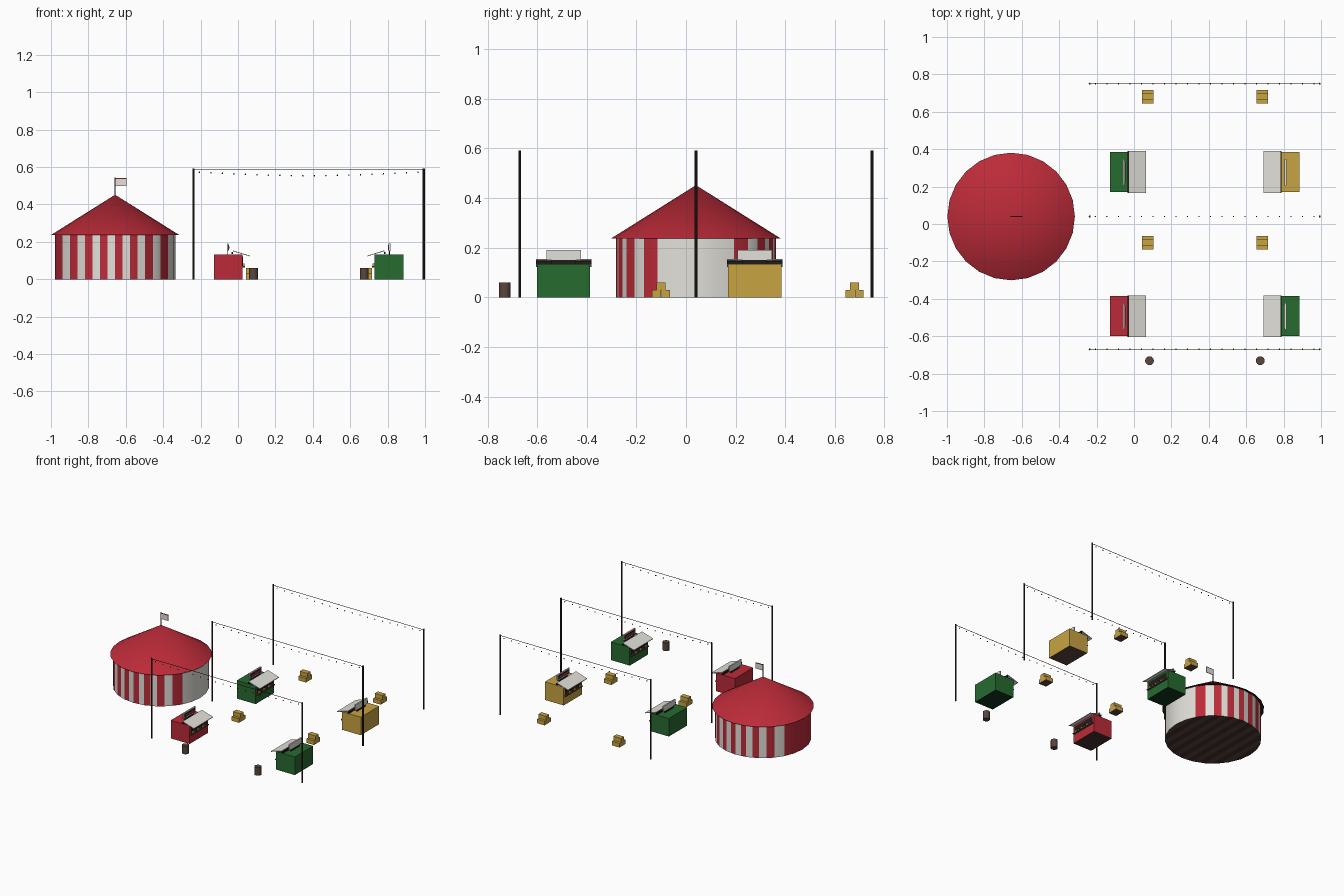
import bpy, bmesh, math
from mathutils import Matrix, Vector

if "Cube" in bpy.data.objects:
    bpy.data.objects.remove(bpy.data.objects["Cube"])


def mat(name, r, g, b):
    m = bpy.data.materials.new(name)
    m.diffuse_color = (r, g, b, 1)
    m.use_nodes = True
    m.node_tree.nodes["Principled BSDF"].inputs["Base Color"].default_value = m.diffuse_color
    return m


RED = mat("canvas red", 0.50, 0.024, 0.040)
WHITE = mat("canvas white", 0.76, 0.75, 0.70)
GREEN = mat("stall green", 0.020, 0.145, 0.030)
SHADE_GREEN = mat("deep green", 0.006, 0.035, 0.012)
GOLD = mat("straw gold", 0.58, 0.37, 0.055)
DARK = mat("dark iron", 0.016, 0.012, 0.010)
BROWN = mat("barrel wood", 0.10, 0.061, 0.048)
FLOOR = mat("floor wood", 0.055, 0.031, 0.027)
POLE = mat("dark pole wood", 0.028, 0.019, 0.013)


def finish(name, bm, mats, smooth=False, bottom=False):
    """Make the object; with bottom, downward faces take the second material."""
    bmesh.ops.recalc_face_normals(bm, faces=bm.faces)
    bm.normal_update()
    if bottom:
        for f in bm.faces:
            f.material_index = 1 if f.normal.z < -0.9 else 0
    me = bpy.data.meshes.new(name)
    bm.to_mesh(me)
    bm.free()
    for m in mats:
        me.materials.append(m)
    ob = bpy.data.objects.new(name, me)
    bpy.context.collection.objects.link(ob)
    if smooth:
        bpy.ops.object.select_all(action='DESELECT')
        ob.select_set(True)
        bpy.context.view_layer.objects.active = ob
        bpy.ops.object.shade_smooth_by_angle()
    return ob


def box(name, x, y, z, m, under=None):
    """Box from (min, max) pairs."""
    bm = bmesh.new()
    bmesh.ops.create_cube(bm, size=1)
    for v in bm.verts:
        v.co = Vector([sum(p) / 2 + c * (p[1] - p[0]) for p, c in zip((x, y, z), v.co)])
    return finish(name, bm, [m, under or m], bottom=True)


def prism(name, profile, y, m):
    """Extrude an x-z profile along y."""
    bm = bmesh.new()
    f = bm.faces.new([bm.verts.new((px, y[0], pz)) for px, pz in profile])
    ext = bmesh.ops.extrude_face_region(bm, geom=[f])
    for v in ext['geom']:
        if isinstance(v, bmesh.types.BMVert):
            v.co.y = y[1]
    return finish(name, bm, [m])


def cone_mesh(bm, x, y, z0, z1, r0, r1, n):
    bmesh.ops.create_cone(bm, cap_ends=True, segments=n, radius1=r0, radius2=r1,
                          depth=z1 - z0, matrix=Matrix.Translation((x, y, (z0 + z1) / 2)))


def cyl(name, x, y, z0, z1, r0, m, r1=None, n=12, under=None):
    bm = bmesh.new()
    cone_mesh(bm, x, y, z0, z1, r0, r0 if r1 is None else r1, n)
    return finish(name, bm, [m, under or m], True, True)


# Round tent: wall and floor cut into 16 straight bands across x
TX, TY, TR, BANDS = -0.657, 0.04, 0.322, 16
bm = bmesh.new()
cone_mesh(bm, TX, TY, 0, 0.24, TR, TR, 24)
step = 2 * TR / BANDS
for i in range(1, BANDS):
    bmesh.ops.bisect_plane(bm, geom=bm.verts[:] + bm.edges[:] + bm.faces[:],
                           plane_co=(TX - TR + i * step, 0, 0), plane_no=(1, 0, 0))
for f in bm.faces:
    c = f.calc_center_median()
    band = min(BANDS - 1, max(0, int((c.x - TX + TR) / step)))
    f.material_index = band % 2 + (2 if c.z < 0.01 else 0)
finish("tent_wall", bm, [RED, WHITE, FLOOR, BROWN], True)
cyl("tent_roof", TX, TY, 0.238, 0.452, 0.341, RED, 0.0, 24, DARK)

# Flag on the tent
cyl("flag_pole", TX, TY, 0.44, 0.545, 0.003, POLE, n=8)
for name, z, m in (("flag_lower", (0.498, 0.537), WHITE), ("flag_upper", (0.537, 0.542), RED)):
    box(name, (TX, TX + 0.06), (TY - 0.002, TY + 0.002), z, m)

# Light strings: two poles, a straight cable and sagging bulbs
XL, XR, BULBS = -0.237, 0.993, 20
for y in (-0.67, 0.04, 0.75):
    for x in (XL, XR):
        cyl("light_pole", x, y, 0, 0.592, 0.0055, POLE, n=8)
    box("light_cable", (XL, XR), (y - 0.0012, y + 0.0012), (0.5848, 0.5872), POLE)
    bm = bmesh.new()
    for i in range(BULBS):
        t = (i + 0.5) / BULBS
        z = 0.574 - 0.02 * math.sin(math.pi * t)
        bmesh.ops.create_icosphere(bm, subdivisions=1, radius=0.0045,
                                   matrix=Matrix.Translation((XL + t * (XR - XL), y, z)))
    finish("light_bulbs", bm, [POLE], True)


def stall(yc, body, flip, under):
    """Market stall; the counter faces +x, or -x when flipped."""
    X = lambda v: 0.755 - v if flip else v
    P = lambda a, b: tuple(sorted((X(a), X(b))))
    Y = lambda h: (yc - h, yc + h)
    box("stall_body", P(-0.129, 0.025), Y(0.107), (0, 0.1335), body, under)
    # Serving hatch, counter and goods
    box("stall_hatch", P(0.02, 0.0265), Y(0.092), (0.072, 0.122), DARK)
    box("stall_counter", P(0.02, 0.038), Y(0.1), (0.064, 0.071), BROWN)
    for i in range(6):
        gy = yc - 0.075 + 0.03 * i
        box("counter_goods", P(0.026, 0.036), (gy - 0.008, gy + 0.008), (0.071, 0.083),
            (GOLD, BROWN)[i % 2])
    # Sloped awning with a dark beam along its upper edge
    prism("stall_awning", [(X(a), z) for a, z in
          ((-0.028, 0.150), (0.063, 0.1225), (0.063, 0.1265), (-0.028, 0.1545))], Y(0.112), WHITE)
    box("awning_beam", P(-0.034, -0.026), Y(0.112), (0.135, 0.147), DARK)
    # Roof sign: pale board, dark face and a flush red bar
    box("sign_board", P(-0.06, -0.05), Y(0.07), (0.15, 0.19), WHITE)
    box("sign_panel", P(-0.05, -0.047), Y(0.06), (0.157, 0.183), DARK)
    box("sign_bar", P(-0.048, -0.0463), Y(0.054), (0.164, 0.176), RED)
    box("sign_foot", P(-0.057, -0.053), Y(0.05), (0.13, 0.151), DARK)


stall(-0.493, RED, False, FLOOR)
stall(0.277, GREEN, False, SHADE_GREEN)
stall(-0.493, GREEN, True, SHADE_GREEN)
stall(0.277, GOLD, True, BROWN)

# Straw bales: two below and one on top
for x in (0.073, 0.685):
    for y in (-0.1, 0.68):
        for dy, z in ((-0.0185, 0), (0.0185, 0), (0, 0.03)):
            box("straw_bale", (x - 0.031, x + 0.031), (y + dy - 0.018, y + dy + 0.018),
                (z, z + 0.03), GOLD, BROWN)

# Barrels
for x in (0.083, 0.675):
    cyl("barrel", x, -0.731, 0, 0.06, 0.0235, BROWN, n=16)
